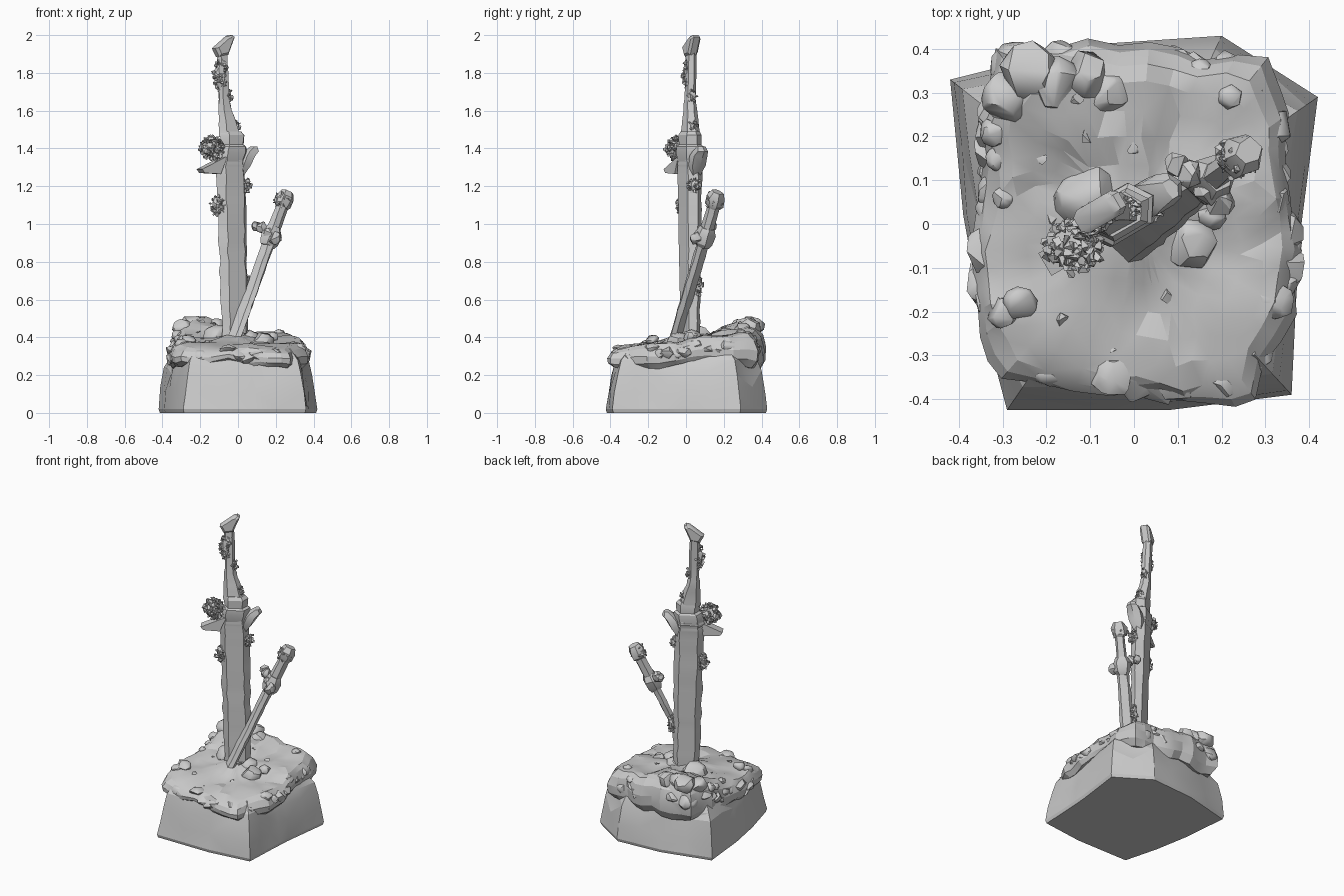
import bpy, bmesh, math, random
from mathutils import Vector, noise

if "Cube" in bpy.data.objects:
    bpy.data.objects.remove(bpy.data.objects["Cube"])

random.seed(4)
V3 = Vector
stone = bpy.data.materials.new("stone grey")
stone.diffuse_color = (0.6, 0.6, 0.6, 1)
stone.use_nodes = True
stone.node_tree.nodes["Principled BSDF"].inputs["Base Color"].default_value = stone.diffuse_color


def finish(bm, name, angle=28):
    bmesh.ops.recalc_face_normals(bm, faces=bm.faces[:])
    me = bpy.data.meshes.new(name)
    bm.to_mesh(me)
    bm.free()
    me.materials.append(stone)
    ob = bpy.data.objects.new(name, me)
    bpy.context.collection.objects.link(ob)
    bpy.ops.object.select_all(action='DESELECT')
    ob.select_set(True)
    bpy.context.view_layer.objects.active = ob
    bpy.ops.object.shade_smooth_by_angle(angle=math.radians(angle))
    return ob


def skin(bm, rings):
    """Join closed rings of points with quads and cap both ends."""
    vr = [[bm.verts.new(p) for p in r] for r in rings]
    n = len(vr[0])
    for a, b in zip(vr, vr[1:]):
        for i in range(n):
            bm.faces.new((a[i], a[(i + 1) % n], b[(i + 1) % n], b[i]))
    bm.faces.new(vr[0])
    bm.faces.new(vr[-1])


def outline(pts, per):
    """Subdivide a closed outline."""
    out = []
    for a, b in zip(pts, pts[1:] + pts[:1]):
        out += [V3(a).lerp(V3(b), k / per) for k in range(per)]
    return out


HEX = [(-1, 0), (-.6, 1), (.6, 1), (1, 0), (.6, -1), (-.6, -1)]


def bar(name, sections, u, v, chip=0.0, profile=HEX, steps=1):
    """Loft of (x, y, z, half width, half depth) sections."""
    u, v = V3(u).normalized(), V3(v).normalized()
    rings = []
    for a, b in zip(sections, sections[1:] + sections[-1:]):
        for k in range(steps if a != b else 1):
            s = [p + (q - p) * k / steps for p, q in zip(a, b)]
            c = V3(s[:3])
            rings.append([c + u * (i * s[3] + random.uniform(-chip, chip) * abs(i))
                          + v * (j * s[4] + random.uniform(-chip, chip) * .4)
                          for i, j in profile])
    bm = bmesh.new()
    skin(bm, rings)
    return finish(bm, name)


def hull(bm, pts):
    vs = [bm.verts.new(p) for p in pts]
    r = bmesh.ops.convex_hull(bm, input=vs)
    junk = {g for g in r["geom_interior"] + r["geom_unused"]
            if isinstance(g, bmesh.types.BMVert)}
    bmesh.ops.delete(bm, geom=list(junk), context='VERTS')


def rock(bm, c, size, n=14):
    """Angular lump: hull of random points on an ellipsoid."""
    pts = []
    for _ in range(n):
        d = V3([random.gauss(0, 1) for _ in range(3)]).normalized()
        pts.append(V3(c) + V3([d[i] * size[i] for i in range(3)]))
    hull(bm, pts)


def moss(name, c, size, count, leaf=.013):
    bm = bmesh.new()
    rock(bm, c, [s * .8 for s in size], 24)
    for _ in range(count):
        d = V3([random.gauss(0, 1) for _ in range(3)]).normalized()
        p = V3(c) + V3([d[i] * size[i] * random.uniform(.7, .95) for i in range(3)])
        rock(bm, p, [leaf * random.uniform(.7, 1.3) for _ in range(3)], 7)
    finish(bm, name, 20)


# Pedestal block with hewn, uneven sides
foot = [(-.29, -.425), (.08, -.425), (.36, -.39), (.37, -.18), (.38, -.02), (.42, .29),
        (.2, .43), (-.1, .41), (-.42, .33), (-.39, .02), (-.35, -.2)]
foot = outline(foot, 2)
rings = []
for z, s in ((0, .985), (.02, 1), (.12, .97), (.22, .925), (.28, .885), (.34, .78)):
    r = []
    for i, p in enumerate(foot):
        k = s + (random.uniform(-.018, .012) if z > .02 else 0)
        h = z + (random.uniform(-.025, .025) if .05 < z < .25 else 0)
        r.append(V3((p.x * k, p.y * k, h)))
    rings.append(r)
bm = bmesh.new()
skin(bm, rings)
bmesh.ops.triangulate(bm, faces=[f for f in bm.faces if len(f.verts) == 4])
finish(bm, "pedestal", 14)


# Earth mound draped over the pedestal
def ground(x, y):
    z = .385 + .10 * y + (.08 * max(0, y) if x < .05 else .04 * max(0, y))
    z += .05 * math.exp(-((x + .2) ** 2 + (y - .3) ** 2) / .02)
    z += .03 * math.exp(-(x ** 2 + y ** 2) / .015)
    return z + .022 * noise.noise((x * 7, y * 7, 2)) + .012 * noise.noise((x * 17, y * 17, 5))


def lip(x, y):
    """Height of the lower edge of the overhang."""
    z = .245 + (.045 * max(0, 1 - abs(y - .1) / .2) if x > .2 else 0)
    z += .03 * math.exp(-(x + .05) ** 2 / .01) * (y < 0)
    return z + .035 * noise.noise((x * 8, y * 8, 7))


rim = [(-.36, -.2), (-.3, -.35), (-.05, -.38), (.12, -.41), (.27, -.39), (.36, -.2),
       (.38, -.06), (.34, .06), (.35, .25), (.29, .36), (.1, .39), (-.1, .40),
       (-.3, .38), (-.36, .24), (-.34, .08), (-.38, -.07)]
rim = outline(rim, 3)
rings = []
for s, h in ((.75, 0), (.95, -.06), (1.01, .15), (1.02, .45), (.98, .75), (.91, .93),
             (.8, 1), (.65, 1), (.5, 1), (.34, 1), (.2, 1), (.08, 1)):
    r = []
    for p in rim:
        k = s * (1 + (.07 * noise.noise((p.x * 9, p.y * 9, s * 5)) if s > .7 else 0))
        x, y = p.x * k, p.y * k
        low = lip(p.x, p.y)
        r.append(V3((x, y, low + (ground(x, y) - low) * h)))
    rings.append(r)
bm = bmesh.new()
skin(bm, rings)
bmesh.ops.triangulate(bm, faces=bm.faces[:])
finish(bm, "earth_mound", 18)

# Boulders at the back left corner and stones sunk around the blades
bm = bmesh.new()
for x, y, z, r in ((-.24, .35, .465, .07), (-.29, .29, .45, .06), (-.18, .32, .46, .065),
                   (-.11, .34, .45, .06), (-.06, .30, .43, .055), (-.27, .36, .36, .06),
                   (-.17, .37, .37, .05), (-.07, .36, .36, .055), (-.32, .21, .41, .035),
                   (-.31, .15, .39, .03), (-.26, -.18, .385, .04), (-.30, -.2, .36, .04),
                   (-.30, .06, .39, .025), (.22, .29, .42, .03), (.15, .35, .39, .03),
                   (.13, -.04, .375, .065), (.18, .02, .40, .035), (-.11, .06, .40, .08),
                   (.06, .03, .39, .06)):
    rock(bm, (x, y, z), (r, r, r * .85), 30)
finish(bm, "boulders", 38)

# Broad clods sunk into the rim, and chips on the top
bm = bmesh.new()
for i, p in enumerate(rim):
    r = random.uniform(.035, .055)
    k = random.uniform(.86, .92)
    x, y = p.x * k, p.y * k
    z = lip(x, y) + (ground(x, y) - lip(x, y)) * random.uniform(.3, .7)
    rock(bm, (x, y, z), (r * 1.1, r * 1.1, r * .75), 22)
for _ in range(12):
    x, y = random.uniform(-.26, .28), random.uniform(-.33, .3)
    rock(bm, (x, y, ground(x, y)), (.018, .018, .012), 7)
finish(bm, "clods", 35)

# Large sword: blade, collar, guard arms, grip, pommel
U, N = V3((.86, .5, 0)), V3((-.5, .86, 0))
bar("large_blade", [(-.012, .02, .33, .082, .032), (-.025, .02, .8, .085, .036),
                    (-.04, .02, 1.3, .09, .044), (-.045, .02, 1.38, .082, .046)],
    U, N, .007, steps=9)
bar("large_collar", [(-.04, .02, 1.33, .08, .045), (-.035, .02, 1.38, .09, .055),
                     (-.03, .022, 1.41, .085, .053), (-.03, .022, 1.42, .068, .045),
                     (-.03, .022, 1.47, .073, .046), (-.035, .022, 1.49, .06, .038)],
    U, N, .004)
bar("guard_arm_right", [(.01, .05, 1.25, .012, .02), (.03, .058, 1.31, .036, .04),
                        (.05, .066, 1.36, .042, .04), (.07, .076, 1.385, .045, .032),
                        (.085, .08, 1.41, .014, .022)], U, N, .003)
bm = bmesh.new()
arm = ((-.07, 1.36), (-.115, 1.325), (-.225, 1.29), (-.21, 1.27), (-.11, 1.265))
hull(bm, [V3((-.01, .02, z)) + U * s + N * t for s, z in arm for t in (-.03, .03)])
finish(bm, "guard_arm_left")
bar("large_grip", [(-.042, .022, 1.46, .066, .04), (-.05, .022, 1.52, .056, .034),
                   (-.068, .022, 1.6, .038, .029), (-.074, .022, 1.66, .03, .025),
                   (-.08, .025, 1.8, .033, .024), (-.085, .028, 1.92, .032, .023)],
    U, N, .004, steps=2)
bm = bmesh.new()
end = ((-.06, 1.93), (-.035, 1.885), (.02, 1.895), (.06, 1.99), (.045, 2.0), (.025, 1.995))
hull(bm, [V3((-.078, .028, 1.945 + (z - 1.945) * k)) + U * (s * k) + N * t
          for s, z in end for t, k in ((-.03, .75), (-.018, 1), (.018, 1), (.03, .75))])
finish(bm, "large_pommel")

# Small leaning sword
A = V3((.28, .24, .77)).normalized()
S = V3((-.12, .11, .01)).normalized()
T = A.cross(S)


def at(t, w, d):
    p = V3((-.025, -.06, .38)).lerp(V3((.25, .16, 1.14)), t)
    return (p.x, p.y, p.z, w, d)


bar("small_blade", [at(-.05, .046, .02), at(.3, .043, .021), at(.7, .036, .023)],
    S, T, .004, steps=8)
bar("small_grip", [at(.68, .034, .034), at(.78, .03, .032), at(.9, .029, .03),
                   at(.97, .03, .03)], S, T, .004)
bar("small_pommel", [at(.93, .03, .03), at(.95, .043, .042), at(1.0, .046, .042),
                     at(1.04, .03, .03)], S, T, .006)
bar("small_collar", [at(.66, .036, .032), at(.69, .05, .042), at(.75, .053, .044),
                     at(.79, .034, .034)], S, T, .005)
bm = bmesh.new()
for p, r in (((.10, .135, .99), .032), ((.125, .115, .98), .035),
             ((.195, .05, .925), .037), ((.165, .075, .945), .037)):
    rock(bm, p, (r, r, r), 18)
finish(bm, "small_guard")

# Moss tufts clinging to the swords
moss("moss_guard", (-.14, -.05, 1.40), (.07, .06, .065), 120, .015)
moss("moss_blade_left", (-.105, -.015, 1.095), (.046, .038, .06), 55)
moss("moss_blade_right", (.045, .045, 1.205), (.025, .04, .042), 35, .012)
moss("moss_grip", (-.095, .01, 1.79), (.042, .032, .095), 60, .013)
moss("moss_grip_low", (-.05, .035, 1.68), (.02, .024, .035), 20, .011)
moss("moss_collar", (-.015, .035, 1.51), (.028, .028, .04), 25, .011)
moss("moss_small_grip", (.235, .15, 1.12), (.05, .045, .055), 50, .013)
moss("moss_small_blade", (.055, .07, .67), (.022, .022, .06), 24, .012)
